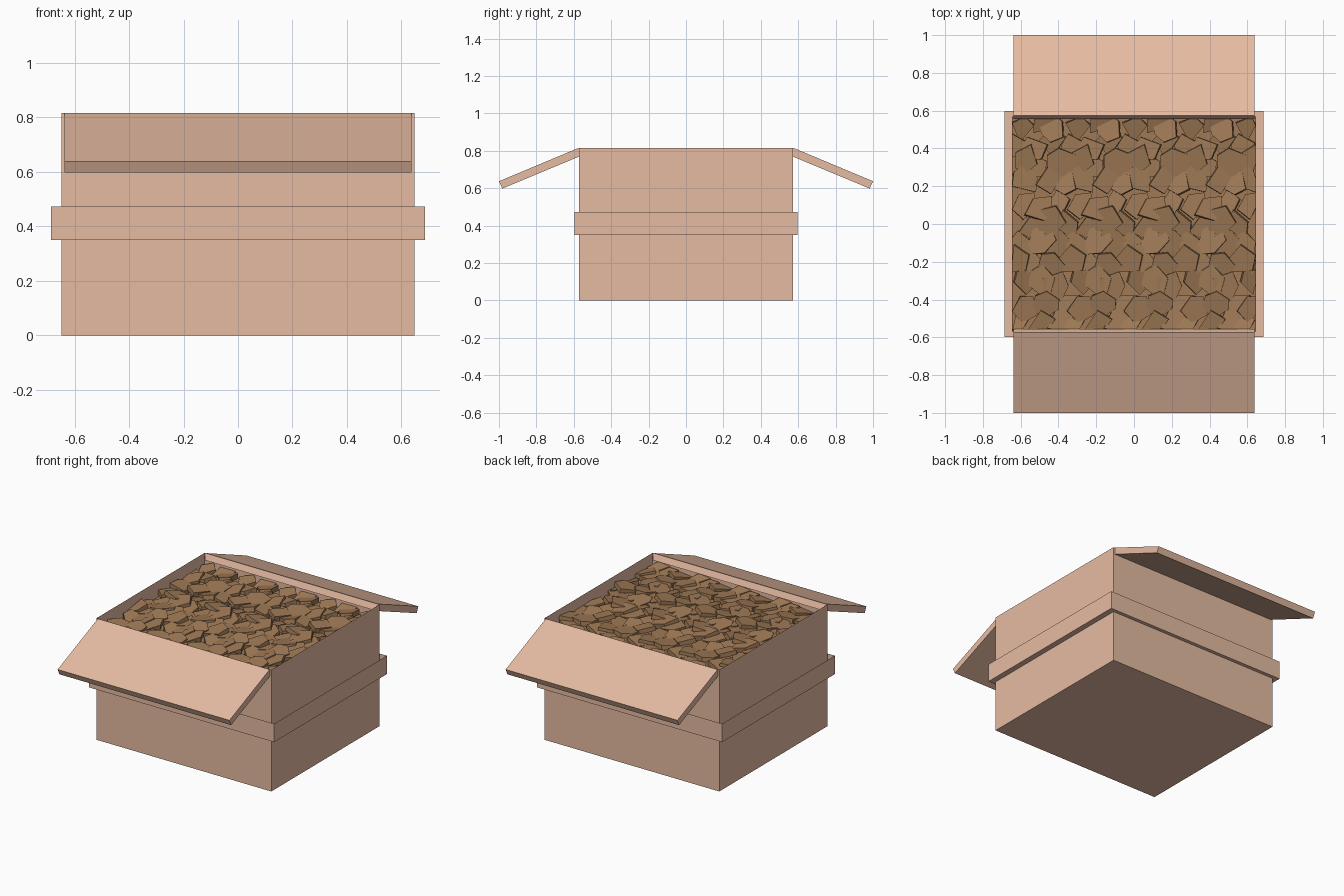
import bpy, bmesh, math, random
from mathutils import Matrix, Vector

random.seed(7)
if "Cube" in bpy.data.objects:
    bpy.data.objects.remove(bpy.data.objects["Cube"], do_unlink=True)


def material(name, rgb):
    m = bpy.data.materials.new(name)
    m.use_nodes = True
    m.diffuse_color = (*rgb, 1)
    m.node_tree.nodes["Principled BSDF"].inputs["Base Color"].default_value = (*rgb, 1)
    return m


CARD = material("cardboard", (0.79, 0.50, 0.36))
FILL = material("brown_filling", (0.35, 0.195, 0.093))


def finish(bm, name, mat):
    mesh = bpy.data.meshes.new(name)
    bm.to_mesh(mesh)
    bm.free()
    mesh.materials.append(mat)
    ob = bpy.data.objects.new(name, mesh)
    bpy.context.scene.collection.objects.link(ob)
    return ob


def open_box(name, half_x, half_y, z0, z1):
    """Thin-walled tray without a lid."""
    bm = bmesh.new()
    bmesh.ops.create_cube(bm, size=2)
    for v in bm.verts:
        v.co = (v.co.x * half_x, v.co.y * half_y, z1 if v.co.z > 0 else z0)
    bm.normal_update()
    lid = [f for f in bm.faces if f.normal.z > 0.9]
    bmesh.ops.delete(bm, geom=lid, context='FACES_ONLY')
    return finish(bm, name, CARD)


def prism(bm, points, offset):
    """Extrude a closed outline into a solid; returns its vertices."""
    face = bm.faces.new([bm.verts.new(p) for p in points])
    out = bmesh.ops.extrude_face_region(bm, geom=[face], use_keep_orig=True)
    top = [g for g in out["geom"] if isinstance(g, bmesh.types.BMVert)]
    bmesh.ops.translate(bm, verts=top, vec=offset)
    return list(face.verts) + top


# Box and the band around it
open_box("box_body", 0.648, 0.573, 0, 0.815)
open_box("middle_band", 0.686, 0.597, 0.35, 0.473)

# Sloping flaps, front and back
SECTION = [(0.575, 0.815), (1.0, 0.637), (0.982, 0.598), (0.557, 0.775)]
for name, side in (("front_flap", -1), ("back_flap", 1)):
    bm = bmesh.new()
    prism(bm, [(-0.637, side * y, z) for y, z in SECTION], (1.274, 0, 0))
    bmesh.ops.recalc_face_normals(bm, faces=bm.faces)
    finish(bm, name, CARD)

# Bed under the loose pieces
bm = bmesh.new()
bmesh.ops.create_grid(bm, x_segments=1, y_segments=1, size=1)
for v in bm.verts:
    v.co = (v.co.x * 0.645, v.co.y * 0.57, 0.71)
finish(bm, "filling_bed", FILL)

# Loose angular pieces: one strip of them, repeated in four columns
bm = bmesh.new()
PITCH, ROWS, PER_ROW = 0.3, 11, 3
for row in range(ROWS):
    for k in range(PER_ROW):
        x = (k + 0.5 * (row % 2)) * PITCH / PER_ROW + random.uniform(-0.03, 0.03)
        y = -0.53 + 1.06 * row / (ROWS - 1) + random.uniform(-0.03, 0.03)
        z = random.uniform(0.71, 0.735)
        sides = random.choice((4, 5, 5, 6))
        turn = random.uniform(0, math.tau)
        outline = []
        for i in range(sides):
            a = turn + math.tau * (i + random.uniform(-0.2, 0.2)) / sides
            r = random.uniform(0.06, 0.095)
            outline.append(Vector((r * math.cos(a), r * math.sin(a), 0)))
        tilt = (Matrix.Rotation(random.uniform(-0.22, 0.22), 3, 'X')
                @ Matrix.Rotation(random.uniform(-0.22, 0.22), 3, 'Y'))
        for column in range(-1, 5):
            centre = Vector((-0.6 + column * PITCH + x, y, z))
            if abs(centre.x) > 0.64:
                continue
            verts = prism(bm, outline, (0, 0, 0.03))
            for v in verts:
                p = tilt @ v.co + centre
                v.co = (max(-0.645, min(0.645, p.x)), max(-0.57, min(0.57, p.y)), p.z)
bmesh.ops.recalc_face_normals(bm, faces=bm.faces)
finish(bm, "filling_pieces", FILL)
